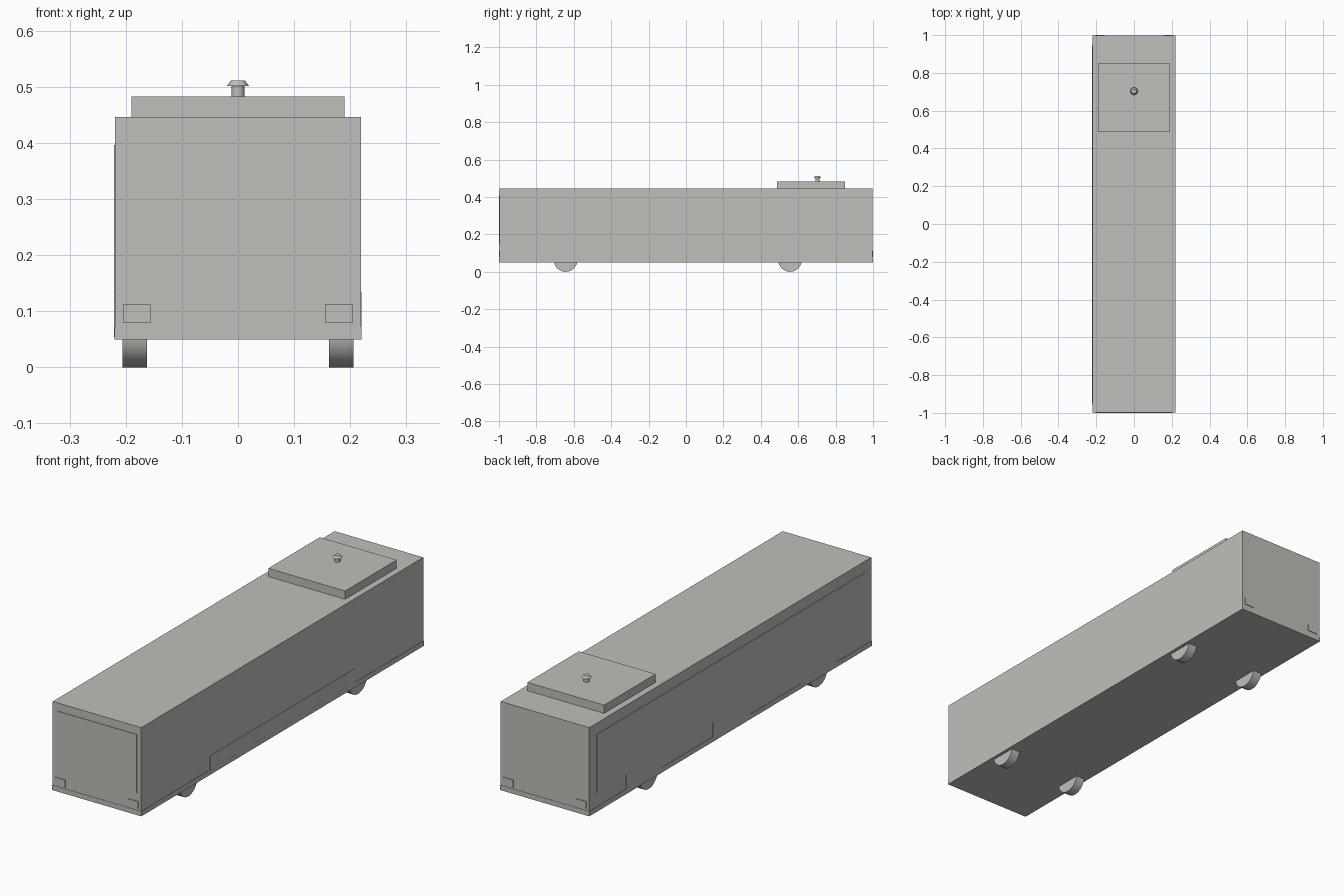
import bpy, bmesh, math
from mathutils import Matrix, Vector

if "Cube" in bpy.data.objects:
    bpy.data.objects.remove(bpy.data.objects["Cube"])

paint = bpy.data.materials.new("light_grey")
paint.diffuse_color = (0.52, 0.52, 0.49, 1)
paint.use_nodes = True
paint.node_tree.nodes["Principled BSDF"].inputs["Base Color"].default_value = paint.diffuse_color


def finish(name, bm):
    bmesh.ops.recalc_face_normals(bm, faces=bm.faces)
    me = bpy.data.meshes.new(name)
    bm.to_mesh(me)
    bm.free()
    me.materials.append(paint)
    ob = bpy.data.objects.new(name, me)
    bpy.context.collection.objects.link(ob)
    return ob


def box(name, x, y, z):
    bm = bmesh.new()
    bmesh.ops.create_cube(bm, size=1)
    for v in bm.verts:
        for i, (lo, hi) in enumerate((x, y, z)):
            v.co[i] = hi if v.co[i] > 0 else lo
    return finish(name, bm)


def cone(name, r1, r2, depth, matrix, sides):
    bm = bmesh.new()
    bmesh.ops.create_cone(bm, cap_ends=True, segments=sides, radius1=r1,
                          radius2=r2, depth=depth, matrix=matrix)
    ob = finish(name, bm)
    bpy.ops.object.select_all(action='DESELECT')
    bpy.context.view_layer.objects.active = ob
    ob.select_set(True)
    bpy.ops.object.shade_smooth_by_angle(angle=math.radians(35))
    return ob


# Main body and slightly wider skirt
box("body", (-0.219, 0.219), (-0.997, 0.997), (0.051, 0.446))
box("skirt", (-0.2205, 0.2205), (-0.9985, 0.9985), (0.050, 0.072))

# Roof unit with a small vent
box("roof_unit", (-0.19, 0.19), (0.486, 0.85), (0.44, 0.483))
cone("vent_stem", 0.0115, 0.0115, 0.025, Matrix.Translation((0, 0.703, 0.4895)), 16)
cone("vent_cap", 0.020, 0.0125, 0.010, Matrix.Translation((0, 0.703, 0.506)), 16)

# Windscreen
box("windscreen", (-0.197, 0.197), (-0.9995, -0.99), (0.147, 0.41))

# Lights at each corner, wheels on each side
for side, s in (("left", -1), ("right", 1)):
    x = sorted((s * 0.155, s * 0.205))
    box(side + "_headlight", x, (-1.0, -0.992), (0.08, 0.112))
    box(side + "_tail_light", x, (0.992, 1.0), (0.08, 0.112))
    for end, y in (("front", -0.644), ("rear", 0.556)):
        m = Matrix.Translation((s * 0.184, y, 0.063)) @ Matrix.Rotation(math.pi / 2, 4, 'Y')
        cone(f"{end}_{side}_wheel", 0.063, 0.063, 0.043, m, 32)

# Lower panel between the wheels on the right side
box("right_lower_panel", (0.214, 0.2203), (-0.51, 0.512), (0.07, 0.134))

# Left window band with three doors reaching down, as one outline
top, sill, low = 0.396, 0.135, 0.054
outline = [(-0.95, top), (-0.95, sill)]
for a, b in ((-0.75, -0.495), (-0.14, 0.125), (0.488, 0.737)):
    outline += [(a, sill), (a, low), (b, low), (b, sill)]
outline += [(0.945, sill), (0.945, top)]
bm = bmesh.new()
face = bm.faces.new([bm.verts.new((-0.2211, y, z)) for y, z in outline])
ext = bmesh.ops.extrude_face_region(bm, geom=[face])
for v in ext["geom"]:
    if isinstance(v, bmesh.types.BMVert):
        v.co.x = -0.215
finish("left_windows_and_doors", bm)
